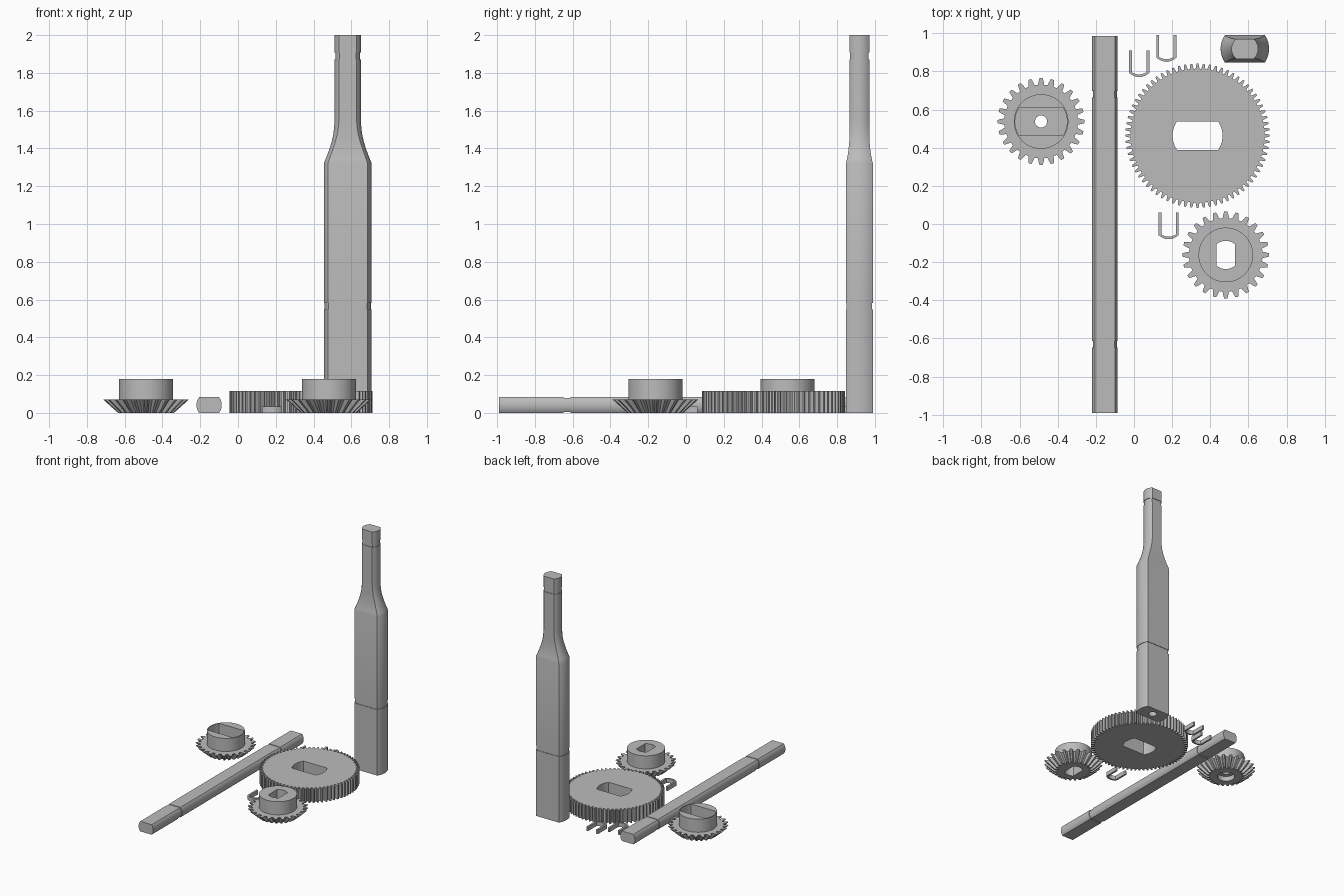
import bpy, bmesh, math

if "Cube" in bpy.data.objects:
    bpy.data.objects.remove(bpy.data.objects["Cube"])

grey = bpy.data.materials.new("plain grey")
grey.diffuse_color = (0.5, 0.5, 0.5, 1)
grey.use_nodes = True
grey.node_tree.nodes["Principled BSDF"].inputs["Base Color"].default_value = grey.diffuse_color


def flatted(r, d, n=10):
    """Circle of radius r cut by two flats at y = +-d."""
    a = math.asin(min(1, d / r))
    angles = [-a + 2 * a * i / n for i in range(n + 1)]
    return [(r * math.cos(t + s), r * math.sin(t + s)) for s in (0, math.pi) for t in angles]


def circle(r, n=64):
    return [(r * math.cos(2 * math.pi * i / n), r * math.sin(2 * math.pi * i / n)) for i in range(n)]


def toothed(tip, root, count, scale=1):
    """Gear outline; each tooth has tapered flanks and a tooth points to +y."""
    pts = []
    step = 2 * math.pi / count
    mid = (tip + root) / 2
    shape = ((-0.33, root), (-0.24, mid), (-0.14, tip), (0.14, tip), (0.24, mid), (0.33, root))
    for i in range(count):
        for f, r in shape:
            t = math.pi / 2 + (i + f) * step
            pts.append((scale * r * math.cos(t), scale * r * math.sin(t)))
    return pts


def loft(name, sections, loc=(0, 0, 0), rot=(0, 0, 0)):
    """Closed solid through a stack of (z, outline) sections."""
    bm = bmesh.new()
    rings = [[bm.verts.new((x, y, z)) for x, y in pts] for z, pts in sections]
    n = len(rings[0])
    for a, b in zip(rings, rings[1:]):
        for i in range(n):
            j = (i + 1) % n
            bm.faces.new((a[i], a[j], b[j], b[i]))
    bm.faces.new(rings[0][::-1])
    bm.faces.new(rings[-1])
    bmesh.ops.recalc_face_normals(bm, faces=bm.faces)
    me = bpy.data.meshes.new(name)
    bm.to_mesh(me)
    bm.free()
    me.materials.append(grey)
    ob = bpy.data.objects.new(name, me)
    ob.location, ob.rotation_euler = loc, rot
    bpy.context.collection.objects.link(ob)
    return ob


def activate(ob):
    bpy.ops.object.select_all(action='DESELECT')
    ob.select_set(True)
    bpy.context.view_layer.objects.active = ob


def combine(ob, tool, operation='DIFFERENCE'):
    activate(ob)
    mod = ob.modifiers.new("combine", 'BOOLEAN')
    mod.operation, mod.object, mod.solver = operation, tool, 'EXACT'
    bpy.ops.object.modifier_apply(modifier=mod.name)
    bpy.data.objects.remove(tool)


def smooth(ob):
    activate(ob)
    bpy.ops.object.shade_smooth_by_angle(angle=math.radians(25))


def groove(z, r, d, width=0.036, depth=0.004):
    """Section rows for a shallow clip groove around a shaft."""
    h = width / 2
    return [(z - h, r, d), (z - h, r - depth, d - depth), (z + h, r - depth, d - depth), (z + h, r, d)]


def shaft(name, rows, loc, rot=(0, 0, 0)):
    return loft(name, [(z, flatted(r, d)) for z, r, d in rows], loc, rot)


# Tall stepped shaft with a curved neck, two clip grooves and a screw hole below
R, D, r, d = 0.127, 0.0715, 0.070, 0.0525
rows = [(0, R, D)] + groove(0.565, R, D) + [
    (1.32, R, D), (1.34, 0.119, 0.0665), (1.37, 0.107, 0.061), (1.40, 0.096, 0.057),
    (1.44, 0.084, 0.0535), (1.48, 0.0755, d), (1.52, 0.0715, d), (1.56, r, d)]
rows += groove(1.89, r, d) + [(2, r, d)]
tall = shaft("tall_shaft", rows, (0.581, 0.918, 0))
combine(tall, loft("screw_hole", [(-0.1, circle(0.032, 24)), (0.2, circle(0.032, 24))], (0.581, 0.918, 0)))
smooth(tall)

# Long thin shaft lying along y
r, d = 0.067, 0.0415
rows = [(-0.985, r, d)] + groove(-0.68, r, d) + groove(0.63, r, d) + [(0.99, r, d)]
smooth(shaft("lying_shaft", rows, (-0.153, 0, d), (math.pi / 2, 0, 0)))

# Large spur gear with a flatted bore
spot = (0.333, 0.463, 0)
outline = toothed(0.378, 0.351, 72)
spur = loft("spur_gear", [(0, outline), (0.115, outline)], spot)
bore = flatted(0.131, 0.0755)
combine(spur, loft("spur_bore", [(-0.1, bore), (0.3, bore)], spot))
smooth(spur)


def bevel_gear(name, spot, cuts):
    gear = loft(name, [(0, toothed(0.228, 0.193, 24, 0.65)), (0.071, toothed(0.228, 0.193, 24))], spot)
    combine(gear, loft("hub", [(0.03, circle(0.143)), (0.18, circle(0.143))], spot), 'UNION')
    for z0, z1, pts, turn in cuts:
        combine(gear, loft("cut", [(z0, pts), (z1, pts)], spot, (0, 0, turn)))
    smooth(gear)


# Bevel gear with a wide pocket, a screw hole and a round recess below
bevel_gear("bevel_gear_pocket", (-0.487, 0.537, 0), [
    (0.075, 0.3, flatted(0.136, 0.0735), 0),
    (-0.1, 0.3, circle(0.032, 24), 0),
    (-0.1, 0.04, circle(0.068, 32), 0)])

# Bevel gear with a flatted through bore
bevel_gear("bevel_gear_bore", (0.481, -0.162, 0), [
    (-0.1, 0.3, flatted(0.074, 0.048), math.pi / 2)])


# U-shaped retaining clips: straight arms joined by a shallow arc
def arc(half, low, rise, n=12):
    return [(half * t, low + rise * t * t) for t in (-1 + 2 * i / n for i in range(n + 1))]


outline = ([(-0.053, 0.14)] + arc(0.053, 0, 0.022) + [(0.053, 0.14), (0.038, 0.14)]
           + arc(0.038, 0.014, 0.011)[::-1] + [(-0.038, 0.14)])
for i, (x, y) in enumerate(((0.027, 0.77), (0.17, 0.85), (0.181, -0.08))):
    smooth(loft(f"clip_{i + 1}", [(0, outline), (0.035, outline)], (x, y, 0)))
